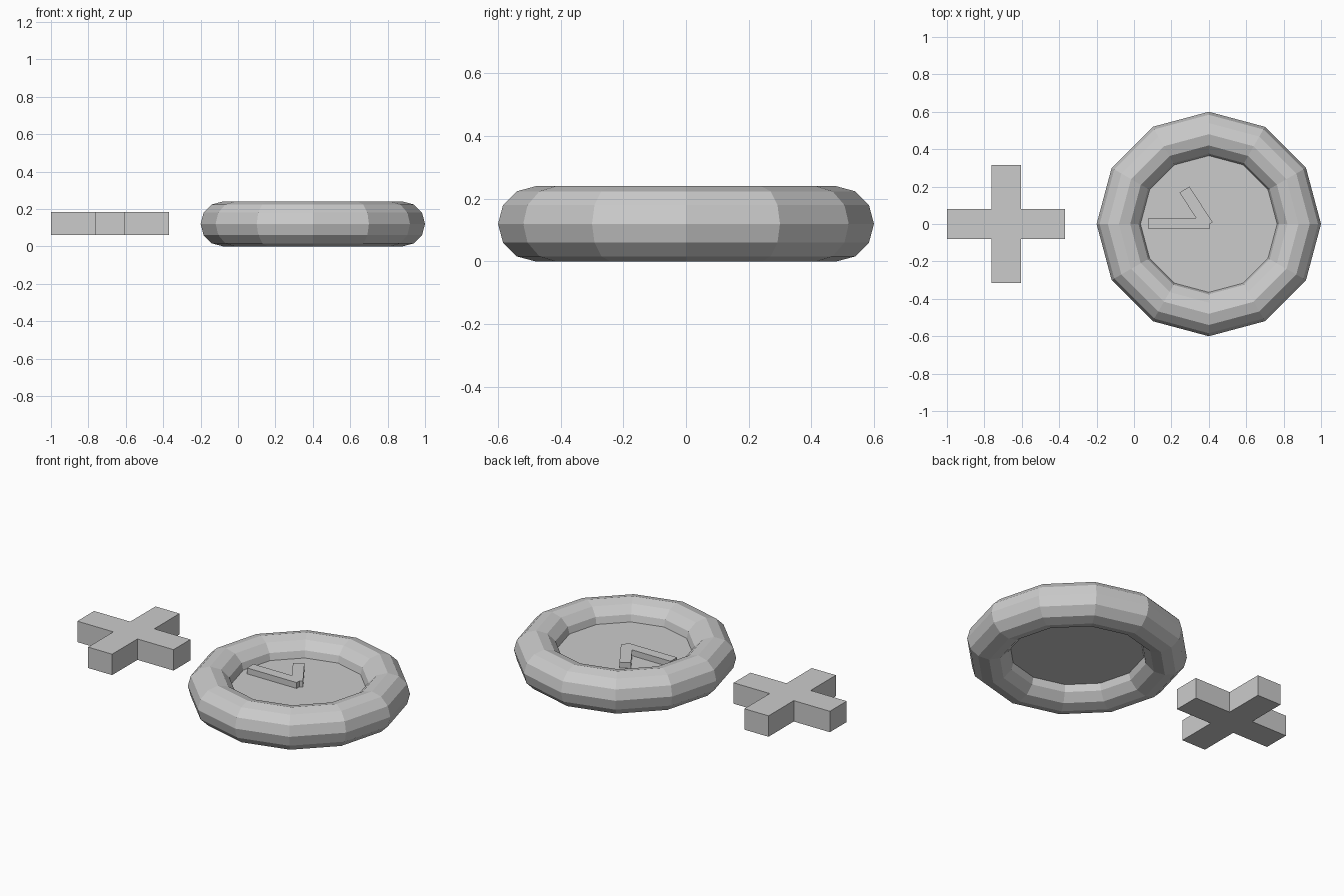
import bpy, bmesh
from math import cos, sin, pi, radians, hypot, atan2
from mathutils import Matrix, Vector

if "Cube" in bpy.data.objects:
    bpy.data.objects.remove(bpy.data.objects["Cube"])


def finish(name, bm):
    bmesh.ops.recalc_face_normals(bm, faces=bm.faces)
    me = bpy.data.meshes.new(name)
    bm.to_mesh(me)
    bm.free()
    ob = bpy.data.objects.new(name, me)
    bpy.context.collection.objects.link(ob)
    return ob


def prism(name, outline, z0, z1):
    """Extrude a flat outline from z0 up to z1."""
    bm = bmesh.new()
    face = bm.faces.new([bm.verts.new((x, y, z0)) for x, y in outline])
    ext = bmesh.ops.extrude_face_region(bm, geom=[face])
    top = [v for v in ext["geom"] if isinstance(v, bmesh.types.BMVert)]
    bmesh.ops.translate(bm, verts=top, vec=(0, 0, z1 - z0))
    return finish(name, bm)


# Cross-shaped block: one arm end, repeated four times
CX, ARM, HALF = -0.684, 0.316, 0.079
outline = []
for k in range(4):
    turn = Matrix.Rotation(k * pi / 2, 2)
    for p in ((ARM, -HALF), (ARM, HALF), (HALF, HALF)):
        q = turn @ Vector(p)
        outline.append((CX + q.x, q.y))
prism("cross_block", outline, 0.06, 0.184)

# Ring frame: 12 x 12 faceted torus
RX, MAJOR, MINOR, N = 0.4, 0.48, 0.12, 12
bm = bmesh.new()
rings = []
for i in range(N):
    a = 2 * pi * i / N
    ring = []
    for j in range(N):
        b = 2 * pi * j / N
        r = MAJOR + MINOR * cos(b)
        ring.append(bm.verts.new((RX + r * cos(a), r * sin(a), MINOR + MINOR * sin(b))))
    rings.append(ring)
for i in range(N):
    for j in range(N):
        i2, j2 = (i + 1) % N, (j + 1) % N
        bm.faces.new((rings[i][j], rings[i2][j], rings[i2][j2], rings[i][j2]))
finish("ring_frame", bm)

# Dial plate set inside the ring
plate = [(RX + 0.372 * cos(2 * pi * i / N), 0.372 * sin(2 * pi * i / N)) for i in range(N)]
prism("dial_plate", plate, 0.10, 0.14)


# Two hands on the dial, as bars between two points
def hand(name, start, end, width):
    s, e = Vector(start), Vector(end)
    d = (e - s).normalized()
    n = Vector((-d.y, d.x)) * width / 2
    prism(name, [s + n, s - n, e - n, e + n], 0.135, 0.175)


hand("long_hand", (0.404, 0.003), (0.078, 0.003), 0.06)
hand("short_hand", (0.394, -0.007), (0.27, 0.184), 0.062)
